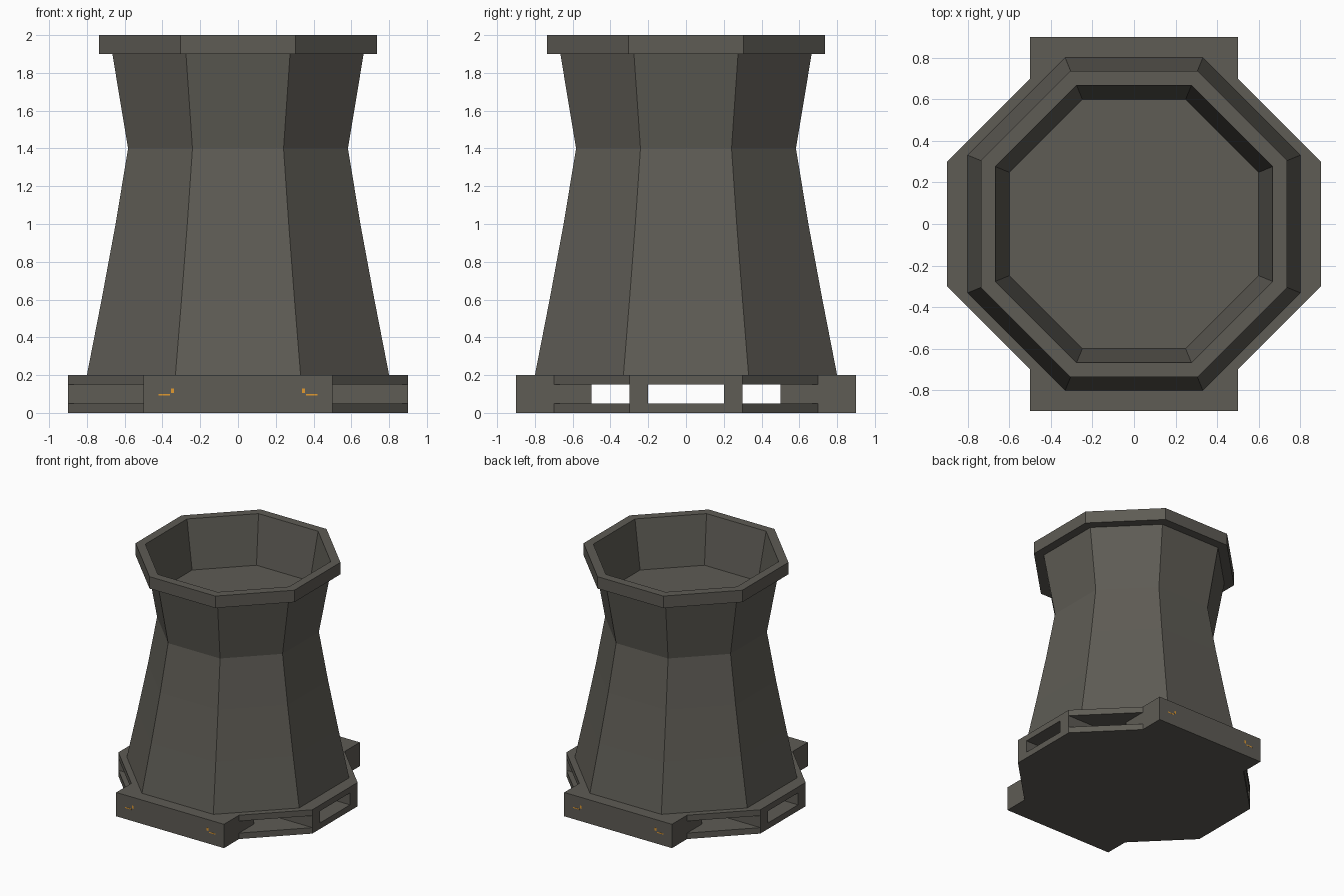
import bpy, bmesh, math

if "Cube" in bpy.data.objects:
    bpy.data.objects.remove(bpy.data.objects["Cube"])


def material(name, rgb):
    m = bpy.data.materials.new(name)
    m.diffuse_color = (*rgb, 1)
    m.use_nodes = True
    m.node_tree.nodes["Principled BSDF"].inputs["Base Color"].default_value = m.diffuse_color
    return m


concrete = material("dark_concrete", (0.112, 0.106, 0.090))
orange = material("orange_marking", (0.75, 0.32, 0.03))


def make_object(name, bm, mat):
    bmesh.ops.recalc_face_normals(bm, faces=bm.faces)
    me = bpy.data.meshes.new(name)
    bm.to_mesh(me)
    bm.free()
    me.materials.append(mat)
    ob = bpy.data.objects.new(name, me)
    bpy.context.collection.objects.link(ob)
    return ob


def add_prism(bm, outline, z0, z1):
    low = [bm.verts.new((x, y, z0)) for x, y in outline]
    high = [bm.verts.new((x, y, z1)) for x, y in outline]
    bm.faces.new(low[::-1])
    bm.faces.new(high)
    n = len(outline)
    for i in range(n):
        j = (i + 1) % n
        bm.faces.new((low[i], low[j], high[j], high[i]))


# Base: octagonal slab with square blocks at front and back
quarter = [(0.9, 0.3), (0.5, 0.7), (0.5, 0.9)]
outline = quarter + [(-x, y) for x, y in quarter[::-1]]
outline += [(-x, -y) for x, y in outline]
bm = bmesh.new()
add_prism(bm, outline, 0, 0.2)
base = make_object("base", bm, concrete)

# Three air channels running through the base from side to side
bm = bmesh.new()
add_prism(bm, [(-1, -0.2), (1, -0.2), (1, 0.2), (-1, 0.2)], 0.05, 0.15)
side = [(-1, 0.3), (1, 0.3), (1, 0.7), (0.5, 0.7),
        (0.5, 0.5), (-0.5, 0.5), (-0.5, 0.7), (-1, 0.7)]
for s in (1, -1):
    add_prism(bm, [(s * x, s * y) for x, y in side], 0.05, 0.15)
cutter = make_object("channel_cutter", bm, concrete)
cutter.hide_render = True
mod = base.modifiers.new("channels", 'BOOLEAN')
mod.operation = 'DIFFERENCE'
mod.solver = 'EXACT'
mod.object = cutter
bpy.context.view_layer.objects.active = base
bpy.ops.object.modifier_apply(modifier=mod.name)
bpy.data.objects.remove(cutter)

# Tower: eight-sided lathe of (face distance, height), rim and hollow top included
profile = [(0.8, 0.2), (0.722, 0.6), (0.648, 1.0), (0.582, 1.4), (0.665, 1.9),
           (0.737, 1.9), (0.737, 2.0), (0.667, 2.0), (0.6, 1.6)]
bm = bmesh.new()
rings = []
for r, z in profile:
    c = r / math.cos(math.pi / 8)
    angles = [math.pi / 8 + k * math.pi / 4 for k in range(8)]
    rings.append([bm.verts.new((c * math.cos(a), c * math.sin(a), z)) for a in angles])
for a, b in zip(rings, rings[1:]):
    for i in range(8):
        j = (i + 1) % 8
        bm.faces.new((a[i], a[j], b[j], b[i]))
bm.faces.new(rings[0][::-1])
bm.faces.new(rings[-1])
make_object("tower", bm, concrete)

# Tiny orange marks on the front and back blocks
bm = bmesh.new()
for sy in (-1, 1):
    for sx in (-1, 1):
        for x0, x1, z0, z1 in ((0.36, 0.42, 0.092, 0.1), (0.34, 0.355, 0.105, 0.13)):
            ya, yb = sy * 0.898, sy * 0.901
            add_prism(bm, [(sx * x0, ya), (sx * x1, ya), (sx * x1, yb), (sx * x0, yb)], z0, z1)
make_object("orange_marks", bm, orange)
